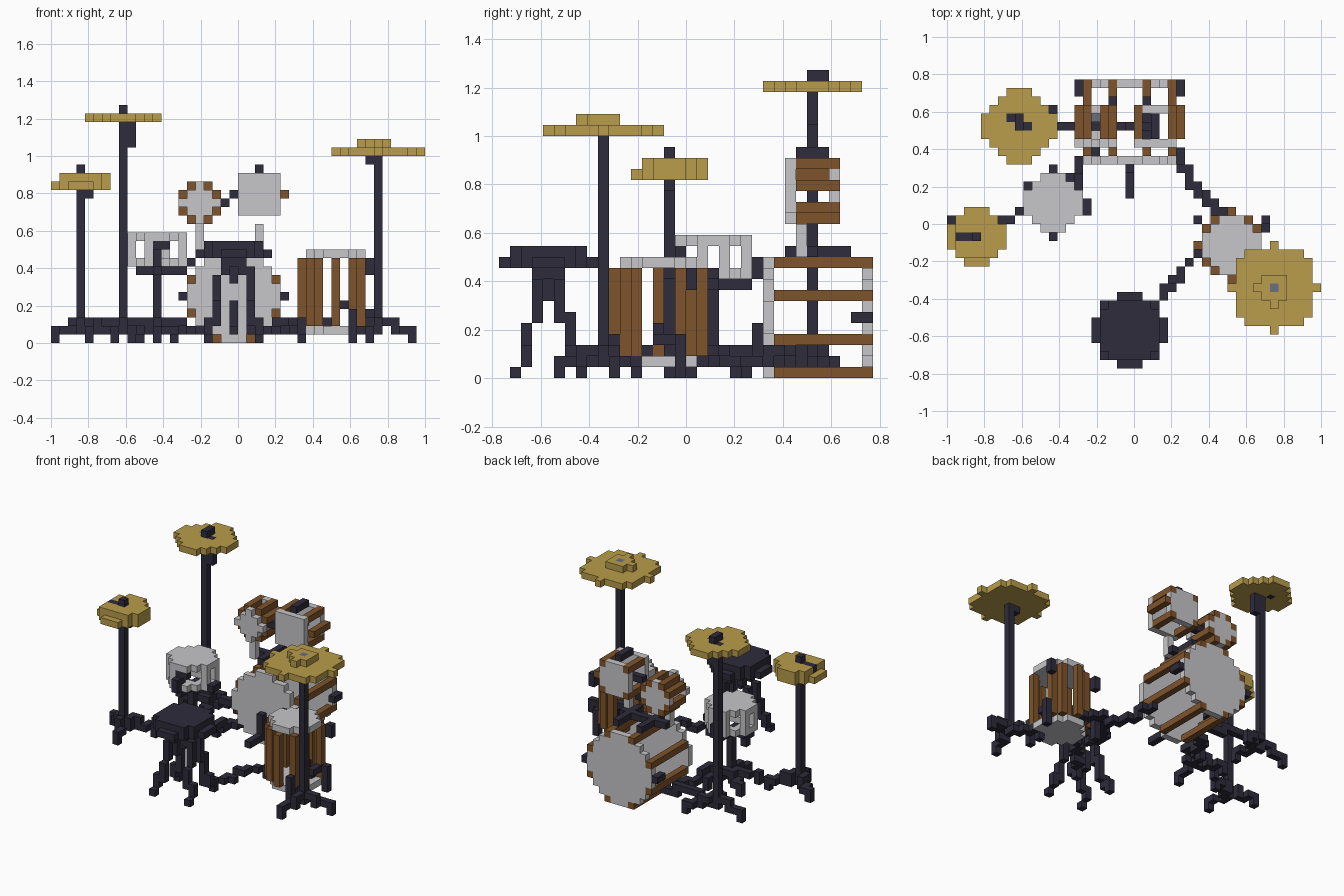
import bpy
import bmesh
from mathutils import Vector

if "Cube" in bpy.data.objects:
    bpy.data.objects.remove(bpy.data.objects["Cube"], do_unlink=True)

UNIT = 1 / 22                    # edge of one small cube
ORIGIN = Vector((22, 17, 0))     # grid cell that sits on the world origin


def make_material(name, colour):
    material = bpy.data.materials.new(name)
    material.use_nodes = True
    material.diffuse_color = (*colour, 1)
    shader = next(n for n in material.node_tree.nodes if n.type == 'BSDF_PRINCIPLED')
    shader.inputs["Base Color"].default_value = (*colour, 1)
    shader.inputs["Roughness"].default_value = 0.8
    return material


dark = make_material("dark metal", (0.027, 0.025, 0.043))
gold = make_material("cymbal gold", (0.49, 0.34, 0.07))
pale = make_material("pale drum skin", (0.57, 0.57, 0.59))
wood = make_material("brown wood", (0.21, 0.088, 0.024))
steel = make_material("steel grey", (0.14, 0.165, 0.21))

SIDES = [Vector(side) for side in
         ((1, 0, 0), (-1, 0, 0), (0, 1, 0), (0, -1, 0), (0, 0, 1), (0, 0, -1))]


def build(name, material, cells):
    """Skin a set of grid cells with its exposed square faces only."""
    cells = set(cells)
    bm = bmesh.new()
    corners = {}

    def corner(point):
        key = tuple(round(2 * c) for c in point)
        if key not in corners:
            corners[key] = bm.verts.new((point - ORIGIN) * UNIT)
        return corners[key]

    for cell in cells:
        centre = Vector(cell) + Vector((0.5, 0.5, 0.5))
        for side in SIDES:
            if tuple(int(c) for c in Vector(cell) + side) in cells:
                continue
            u = Vector((side.y, side.z, side.x)) / 2
            v = side.cross(u)
            middle = centre + side / 2
            bm.faces.new([corner(middle + a * u + b * v)
                          for a, b in ((-1, -1), (1, -1), (1, 1), (-1, 1))])
    mesh = bpy.data.meshes.new(name)
    bm.to_mesh(mesh)
    bm.free()
    mesh.materials.append(material)
    obj = bpy.data.objects.new(name, mesh)
    bpy.context.collection.objects.link(obj)
    return obj


def round_offsets(limit):
    reach = range(-6, 7)
    return [(a, b) for a in reach for b in reach if a * a + b * b <= limit]


def flat_disc(x, y, z, limit):
    return {(x + a, y + b, z) for a, b in round_offsets(limit)}


def upright_disc(x, y, z, limit):
    return {(x + a, y, z + b) for a, b in round_offsets(limit)}


def post(x, y, low, high):
    return {(x, y, z) for z in range(low, high + 1)}


def path(*points):
    """Stepped run of cells through the given points."""
    cells = set()
    for start, end in zip(points, points[1:]):
        start, end = Vector(start), Vector(end)
        steps = int(max(abs(c) for c in end - start)) * 8 or 1
        for n in range(steps + 1):
            cells.add(tuple(int(c + 0.5) for c in start.lerp(end, n / steps)))
    return cells


def leg(x, y, foot_x, foot_y):
    """Stand leg: leaves the pole, runs low, drops to its foot."""
    near = (x + (foot_x - x) * 0.4, y + (foot_y - y) * 0.4)
    return path((x, y, 2), (*near, 2), (*near, 1), (foot_x, foot_y, 1), (foot_x, foot_y, 0))


def stand(name, x, y, top, feet):
    cells = post(x, y, 1, top)
    for foot in feet:
        cells |= leg(x, y, *foot)
    build(name, dark, cells)


def lying_drum(name, x, z, front, back, skin_limit, rods):
    """Open drum: two round skins joined by wooden rods."""
    rod_cells = {(x + a, y, z + b) for a, b in rods for y in range(front + 1, back + 1)}
    build(name + "_rods", wood, rod_cells)
    for label, y in (("front", front), ("back", back)):
        build(f"{name}_{label}_skin", pale, upright_disc(x, y, z, skin_limit) - rod_cells)


def signed(*pairs):
    return {(a * s, b * t) for a, b in pairs for s in (-1, 1) for t in (-1, 1)}


# Bass drum with spurs and pedal
lying_drum("bass_drum", 21, 5, 24, 33, 26, signed((2, 5), (5, 2)))
for label, x in (("right", 15), ("left", 27)):
    build(f"bass_spur_{label}", dark, path((x, 32, 5), (x, 33, 5)))
build("bass_pedal", dark, path((21, 20, 1), (21, 23, 1), (21, 23, 4)))

# Two mounted toms
lying_drum("small_tom", 17, 16, 26, 30, 4, signed((1, 2), (2, 1)))
lying_drum("large_tom", 24, 17, 26, 30, 8, signed((2, 2), (3, 0)) - {(-3, 0)})
build("small_tom_post", pale, post(17, 27, 11, 13))
build("large_tom_post", pale, post(24, 27, 11, 13))
build("tom_mount", dark, path((19, 28, 16), (20, 28, 16), (21, 28, 17), (24, 28, 17))
      | path((19, 26, 11), (19, 31, 11)) | path((23, 26, 11), (23, 31, 11))
      | path((17, 28, 11), (24, 28, 11)))
build("large_tom_lugs", dark, path((24, 27, 20), (24, 29, 20)))
build("tom_bolts", steel, {(17, 29, 14), (24, 29, 17)})

# Snare drum: two hoops, a few shell posts, clamps and stand
SNARE = (12, 19)
build("snare_top", pale, flat_disc(*SNARE, 12, 10))
build("snare_bottom", pale, flat_disc(*SNARE, 9, 10) - flat_disc(*SNARE, 9, 2))
shell = set()
for a, b in signed((3, 1), (1, 3)):
    if (a, b) != (1, -3):
        shell |= post(SNARE[0] + a, SNARE[1] + b, 10, 11)
build("snare_shell", pale, shell)
build("snare_clamps", dark, post(12, 15, 9, 10) | post(12, 16, 10, 11) | post(12, 23, 9, 10)
      | path((16, 18, 9), (16, 19, 9)) | post(11, 16, 10, 10) | post(13, 16, 11, 11)
      | path((12, 16, 8), (12, 22, 8)) | path((10, 19, 8), (15, 19, 8)))
stand("snare_stand", *SNARE, 8, ((12, 15), (9, 21), (14, 22)))

# Floor tom: upright staves between a skin and a base
TOM = (33, 14)
build("floor_tom_skin", pale, flat_disc(*TOM, 10, 10))
build("floor_tom_base", pale, flat_disc(*TOM, 1, 10))
staves = set()
for a, b in signed((3, 2), (2, 3), (0, 4)) | {(-4, 0)}:
    staves |= post(TOM[0] + a, TOM[1] + b, 2, 9)
build("floor_tom_staves", wood, staves)
legs = set()
for a, b in ((4, 2), (-4, 3), (2, -4)):
    x, y = TOM[0] + a, TOM[1] + b
    legs |= post(x, y, 0, 3)
build("floor_tom_legs", dark, legs)
build("floor_tom_fittings", dark, path((35, 16, 2), (36, 14, 3), (34, 14, 4))
      | post(37, 17, 8, 9) | post(29, 17, 8, 9))

# High cymbal at the back
slots = {(7, 29, 26), (9, 28, 26)}
build("crash_cymbal", gold, flat_disc(8, 28, 26, 17) - slots)
build("crash_nut", dark, slots | {(8, 28, 27), (8, 29, 27)})
build("crash_tilter", dark, post(9, 28, 23, 25))
stand("crash_stand", 8, 28, 25, ((4, 28), (10, 25), (12, 30)))

# Wide cymbal with its bell
bell = {(37 + a, 8 + b, 23) for a in range(3) for b in range(3)} | {(36, 9, 23), (38, 7, 23)}
nut = {(38, 9, 23)}
build("ride_cymbal", gold, flat_disc(38, 9, 22, 25))
build("ride_bell", gold, bell - nut)
build("ride_nut", steel, nut)
build("ride_tilter", dark, {(37, 9, 21)})
stand("ride_stand", 38, 9, 21, ((37, 5), (42, 10), (35, 12)))

# Paired cymbals
HAT = (3, 15)
clutch = path((1, 15, 19), (3, 15, 19))
lower = flat_disc(*HAT, 18, 10)
upper = {c for c in flat_disc(*HAT, 19, 10) if c[0] > 0 and c[1] > 12}
build("hihat_cymbals", gold, lower | (upper - clutch))
build("hihat_clutch", dark, clutch | {(3, 15, 20), (4, 15, 17)})
stand("hihat_stand", *HAT, 17, ((0, 17), (4, 12), (7, 17)))

# Stool: round seat on splayed legs
SEAT = (21, 4)
build("stool_seat", dark, flat_disc(*SEAT, 10, 17) | flat_disc(*SEAT, 11, 13))
build("stool_stem", dark, post(*SEAT, 7, 9) | flat_disc(*SEAT, 9, 1))
splayed = set()
for a, b in signed((1, 1)):
    x, y = SEAT
    splayed |= path((x + a, y + b, 9), (x + 2 * a, y + b, 6), (x + 2 * a, y + 2 * b, 3),
                    (x + 3 * a, y + 2 * b, 1), (x + 3 * a, y + 3 * b, 0))
build("stool_legs", dark, splayed)

# Low floor rails that link the pieces
rails = {
    "stool_rail": ((23, 6, 1), (25, 8, 1), (27, 11, 2), (30, 14, 1)),
    "floor_tom_rail": ((26, 26, 2), (28, 22, 1), (31, 18, 2), (33, 17, 1)),
    "ride_rail": ((35, 12, 1), (38, 9, 1)),
    "snare_rail": ((13, 19, 1), (15, 20, 2), (15, 24, 1), (17, 25, 1)),
    "hihat_rail": ((3, 15, 1), (7, 17, 1), (9, 19, 2), (12, 19, 1)),
    "crash_rail": ((8, 28, 1), (13, 28, 2), (17, 28, 1)),
}
for name, points in rails.items():
    build(name, dark, path(*points))
